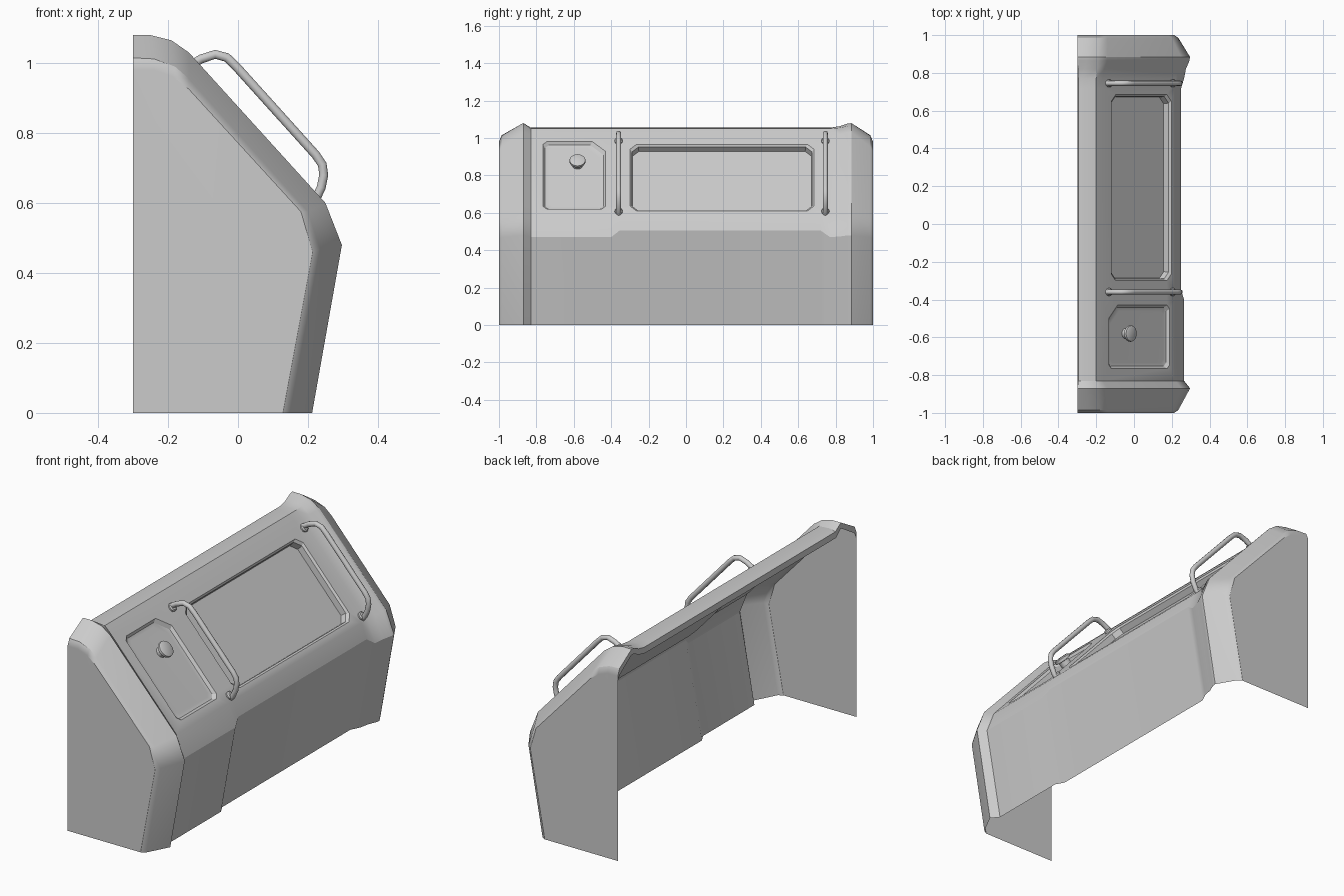
import bpy, bmesh
from mathutils import Vector

if "Cube" in bpy.data.objects:
    bpy.data.objects.remove(bpy.data.objects["Cube"])

# Side profiles (x, z), from the back lip over the top and down the front
END = [(-.3, .95), (-.3, .98), (-.24, .98), (-.185, .96), (-.14, .925), (.18, .575), (.213, .46), (.128, 0)]
END2 = [(-.3, .98), (-.3, 1.015), (-.24, 1.012), (-.18, .99), (-.14, .955), (.2, .575), (.235, .468), (.152, 0)]
RIM = [(-.3, 1.05), (-.3, 1.08), (-.25, 1.08), (-.19, 1.065), (-.14, 1.03), (.25, .6), (.297, .48), (.212, 0)]
BODY = [(-.3, 1.015), (-.295, 1.045), (-.265, 1.055), (-.2, 1.05), (-.165, 1.015), (.22, .585), (.265, .47), (.18, 0)]
MID = BODY[:6] + [(.25, .505), (.155, 0)]


def mix(a, b, t):
    return [(p[0] + (q[0] - p[0]) * t, p[1] + (q[1] - p[1]) * t) for p, q in zip(a, b)]


SECTIONS = [(-1, END), (-.985, END2), (-.87, RIM), (-.83, BODY), (-.4, BODY), (-.355, MID),
            (.72, MID), (.77, BODY), (.82, mix(BODY, RIM, .3)), (.865, mix(BODY, RIM, .9)),
            (.885, mix(BODY, RIM, .97)), (.985, END2), (1, END)]
SLOPE = 4              # profile segment forming the sloped control panel
FIRST, LAST = 3, 7     # sections between which that panel is a separate cut-out face

# Coordinates on the sloped panel: y, distance down the slope, height above it
TOP = Vector((-.165, 0, 1.015))
DOWN = (Vector((.22, 0, .585)) - TOP).normalized()
OUT = Vector((-DOWN.z, 0, DOWN.x))


def on_slope(y, v, h=0):
    return TOP + DOWN * v + OUT * h + Vector((0, y, 0))


def finish(name, bm, angle=.6):
    me = bpy.data.meshes.new(name)
    bm.to_mesh(me)
    bm.free()
    ob = bpy.data.objects.new(name, me)
    bpy.context.collection.objects.link(ob)
    bpy.ops.object.select_all(action='DESELECT')
    ob.select_set(True)
    bpy.context.view_layer.objects.active = ob
    bpy.ops.object.shade_smooth_by_angle(angle=angle)
    return ob


# Lofted outer shell, open at the back and bottom
bm = bmesh.new()
rows = [[bm.verts.new((x, y, z)) for x, z in prof] for y, prof in SECTIONS]
for i in range(len(rows) - 1):
    for j in range(len(END) - 1):
        if j == SLOPE and FIRST <= i < LAST:
            continue
        bm.faces.new((rows[i][j], rows[i][j + 1], rows[i + 1][j + 1], rows[i + 1][j]))

# Flat end plates
for row in (rows[0], rows[-1]):
    bm.faces.new(row + [bm.verts.new((-.3, row[0].co.y, 0))])


# Recesses in the sloped panel
def recess(y0, y1, v0, v1, cham, rings):
    a, b, c, d = cham
    loops = []
    for s, h in rings:
        l, r, t, u = y0 + s, y1 - s, v0 + s, v1 - s
        pts = [(l, t + a), (l + a, t), (r - b, t), (r, t + b), (r, u - c), (r - c, u), (l + d, u), (l, u - d)]
        loops.append([bm.verts.new(on_slope(y, v, h)) for y, v in pts])
    for p, q in zip(loops, loops[1:]):
        for k in range(8):
            n = (k + 1) % 8
            bm.faces.new((p[k], p[n], q[n], q[k]))
    bm.faces.new(loops[-1])
    return loops[0]


screen = recess(-.3, .685, .067, .543, (.035,) * 4, [(0, 0), (.01, -.01), (.013, -.042)])
keypad = recess(-.765, -.43, .047, .53, (.02, .07, .02, .02), [(0, 0), (.012, -.014), (.03, -.018)])
outer = [r[SLOPE] for r in rows[FIRST:LAST + 1]] + [r[SLOPE + 1] for r in reversed(rows[FIRST:LAST + 1])]
edges = []
for loop in (outer, screen, keypad):
    for p, q in zip(loop, loop[1:] + loop[:1]):
        edges.append(bm.edges.get((p, q)) or bm.edges.new((p, q)))
bmesh.ops.triangle_fill(bm, use_beauty=True, use_dissolve=False, edges=edges, normal=OUT)
bmesh.ops.recalc_face_normals(bm, faces=bm.faces[:])
bm.faces.ensure_lookup_table()
if max(bm.faces, key=lambda f: f.calc_center_median().z).normal.z < 0:
    bmesh.ops.reverse_faces(bm, faces=bm.faces[:])
shell = finish("console_shell", bm, .5)
wn = shell.modifiers.new("weighted_normals", 'WEIGHTED_NORMAL')
wn.keep_sharp = True


# Round parts standing on the slope, from (radius, height) steps
def turned(name, y, v, steps, n=20):
    bm = bmesh.new()
    rot = OUT.to_track_quat('Z', 'Y')
    base = on_slope(y, v)
    rings = []
    for r, h in steps:
        circle = bmesh.ops.create_circle(bm, segments=n, radius=r)['verts']
        for vert in circle:
            vert.co = base + rot @ (vert.co + Vector((0, 0, h)))
        rings.append(circle)
    for p, q in zip(rings, rings[1:]):
        for k in range(n):
            m = (k + 1) % n
            bm.faces.new((p[k], p[m], q[m], q[k]))
    bm.faces.new(rings[-1])
    bmesh.ops.recalc_face_normals(bm, faces=bm.faces[:])
    return finish(name, bm)


turned("knob", -.58, .2, [(.028, -.018), (.028, .008), (.042, .01), (.044, .016), (.042, .024), (.034, .028)])

# Grab handles with small mounting feet
PATH = [(-.15, .985), (-.105, 1.012), (-.065, 1.025), (-.032, 1.016), (-.005, .99), (.222, .738),
        (.241, .71), (.245, .68), (.238, .645), (.222, .61), (.2, .585)]
for side, y in (("left", -.36), ("right", .745)):
    cu = bpy.data.curves.new(side + "_handle", 'CURVE')
    cu.dimensions = '3D'
    cu.bevel_depth = .0135
    cu.bevel_resolution = 3
    cu.use_fill_caps = True
    sp = cu.splines.new('POLY')
    sp.points.add(len(PATH) - 1)
    for pt, (x, z) in zip(sp.points, PATH):
        pt.co = (x, y, z, 1)
    sp.use_smooth = True
    bpy.context.collection.objects.link(bpy.data.objects.new(side + "_handle", cu))
    for end, v in (("top", .045), ("bottom", .55)):
        turned(f"{side}_handle_{end}_foot", y, v, [(.021, -.005), (.021, .008), (.015, .014)], 12)
